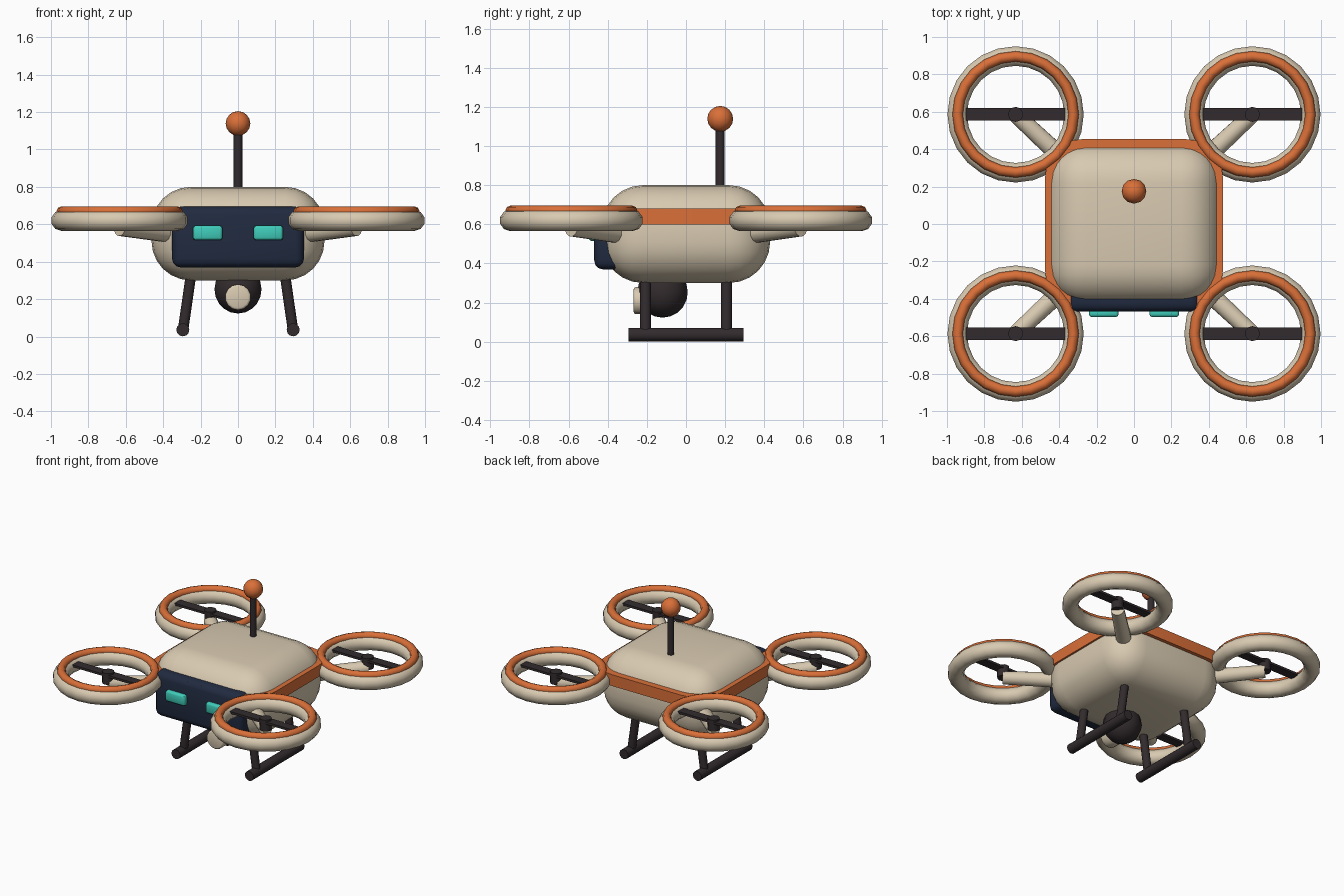
import bpy, bmesh, math
from mathutils import Vector, Matrix

if "Cube" in bpy.data.objects:
    bpy.data.objects.remove(bpy.data.objects["Cube"])


def material(name, r, g, b):
    m = bpy.data.materials.new(name)
    m.diffuse_color = (r, g, b, 1)
    m.use_nodes = True
    m.node_tree.nodes["Principled BSDF"].inputs["Base Color"].default_value = m.diffuse_color
    return m


CREAM = material("cream", 0.69, 0.59, 0.44)
ORANGE = material("orange", 0.70, 0.16, 0.04)
NAVY = material("navy", 0.015, 0.024, 0.052)
TEAL = material("teal", 0.05, 0.60, 0.49)
DARK = material("dark_grey", 0.032, 0.024, 0.026)


def finish(bm, name, mat):
    bmesh.ops.recalc_face_normals(bm, faces=bm.faces)
    mesh = bpy.data.meshes.new(name)
    bm.to_mesh(mesh)
    bm.free()
    mesh.materials.append(mat)
    ob = bpy.data.objects.new(name, mesh)
    bpy.context.collection.objects.link(ob)
    return ob


def box(name, centre, size, mat, bevel=0, segments=3, only_vertical=False):
    bm = bmesh.new()
    bmesh.ops.create_cube(bm, size=1)
    bmesh.ops.scale(bm, vec=size, verts=bm.verts)
    if bevel:
        edges = [e for e in bm.edges if not only_vertical
                 or abs(e.verts[0].co.z - e.verts[1].co.z) > 1e-4]
        bmesh.ops.bevel(bm, geom=edges, offset=bevel, segments=segments,
                        profile=0.5, affect='EDGES')
    bmesh.ops.translate(bm, vec=centre, verts=bm.verts)
    return finish(bm, name, mat)


def rod(name, a, b, r1, mat, r2=None, sides=12, bevel=0):
    a, b = Vector(a), Vector(b)
    d = b - a
    bm = bmesh.new()
    bmesh.ops.create_cone(bm, cap_ends=True, segments=sides, radius1=r1,
                          radius2=r1 if r2 is None else r2, depth=d.length)
    if bevel:
        rims = [e for e in bm.edges if any(len(f.verts) > 4 for f in e.link_faces)]
        bmesh.ops.bevel(bm, geom=rims, offset=bevel, segments=2,
                        profile=0.5, affect='EDGES')
    turn = Vector((0, 0, 1)).rotation_difference(d).to_matrix().to_4x4()
    bmesh.ops.transform(bm, matrix=Matrix.Translation((a + b) / 2) @ turn, verts=bm.verts)
    return finish(bm, name, mat)


def ball(name, centre, r, mat, u=12, v=8):
    bm = bmesh.new()
    bmesh.ops.create_uvsphere(bm, u_segments=u, v_segments=v, radius=r)
    bmesh.ops.translate(bm, vec=centre, verts=bm.verts)
    return finish(bm, name, mat)


def ring(name, centre, major, minor, mat, n=24, k=10):
    bm = bmesh.new()
    grid = []
    for i in range(n):
        t = 2 * math.pi * i / n
        row = []
        for j in range(k):
            p = 2 * math.pi * j / k + math.pi / 2
            r = major + minor * math.cos(p)
            row.append(bm.verts.new(Vector(centre) + Vector(
                (r * math.cos(t), r * math.sin(t), minor * math.sin(p)))))
        grid.append(row)
    for i in range(n):
        for j in range(k):
            i2, j2 = (i + 1) % n, (j + 1) % k
            bm.faces.new((grid[i][j], grid[i2][j], grid[i2][j2], grid[i][j2]))
    return finish(bm, name, mat)


# body shell and the stripe around it
box("body", (0, 0, 0.55), (0.925, 0.86, 0.50), CREAM, 0.21, 6)
box("body_stripe", (0, 0, 0.64), (0.95, 0.908, 0.082), ORANGE, 0.20, 6, True)

# face plate with two eyes
box("face_plate", (0, -0.395, 0.532), (0.705, 0.148, 0.325), NAVY, 0.045, 3)
for side, sx in (("left", -1), ("right", 1)):
    box(side + "_eye", (sx * 0.162, -0.475, 0.554), (0.157, 0.045, 0.078), TEAL, 0.014, 2)

# antenna
rod("antenna_rod", (0, 0.175, 0.77), (0, 0.175, 1.12), 0.023, DARK)
ball("antenna_tip", (0, 0.175, 1.139), 0.066, ORANGE)

# camera under the nose
ball("camera_ball", (0, -0.12, 0.252), 0.129, DARK, 14, 10)
rod("camera_lens", (0, -0.18, 0.21), (0, -0.268, 0.21), 0.069, CREAM, sides=14, bevel=0.012)

# landing gear
for side, sx in (("left", -1), ("right", 1)):
    rod(side + "_skid", (sx * 0.295, -0.293, 0.036), (sx * 0.295, 0.293, 0.036), 0.035, DARK)
    for end, y in (("front", -0.207), ("back", 0.207)):
        rod(f"{end}_{side}_leg", (sx * 0.293, y, 0.04), (sx * 0.247, y, 0.36), 0.028, DARK)

# four rotors: arm, guard, trim, hub and blade
for side, sx in (("left", -1), ("right", 1)):
    for end, sy in (("front", -1), ("back", 1)):
        x, y = sx * 0.633, sy * 0.586
        tag = f"{end}_{side}_"
        rod(tag + "arm", (sx * 0.30, sy * 0.275, 0.545), (x, y, 0.582), 0.053, CREAM, 0.045)
        ring(tag + "rotor_guard", (x, y, 0.62), 0.312, 0.055, CREAM)
        ring(tag + "guard_trim", (x, y, 0.668), 0.310, 0.028, ORANGE, k=8)
        rod(tag + "hub", (x, y, 0.58), (x, y, 0.662), 0.04, DARK)
        box(tag + "blade", (x, y, 0.642), (0.53, 0.066, 0.016), DARK)

# smooth shading with sharp edges kept
for ob in bpy.context.collection.objects:
    ob.select_set(True)
    bpy.context.view_layer.objects.active = ob
bpy.ops.object.shade_smooth_by_angle(angle=math.radians(46))
